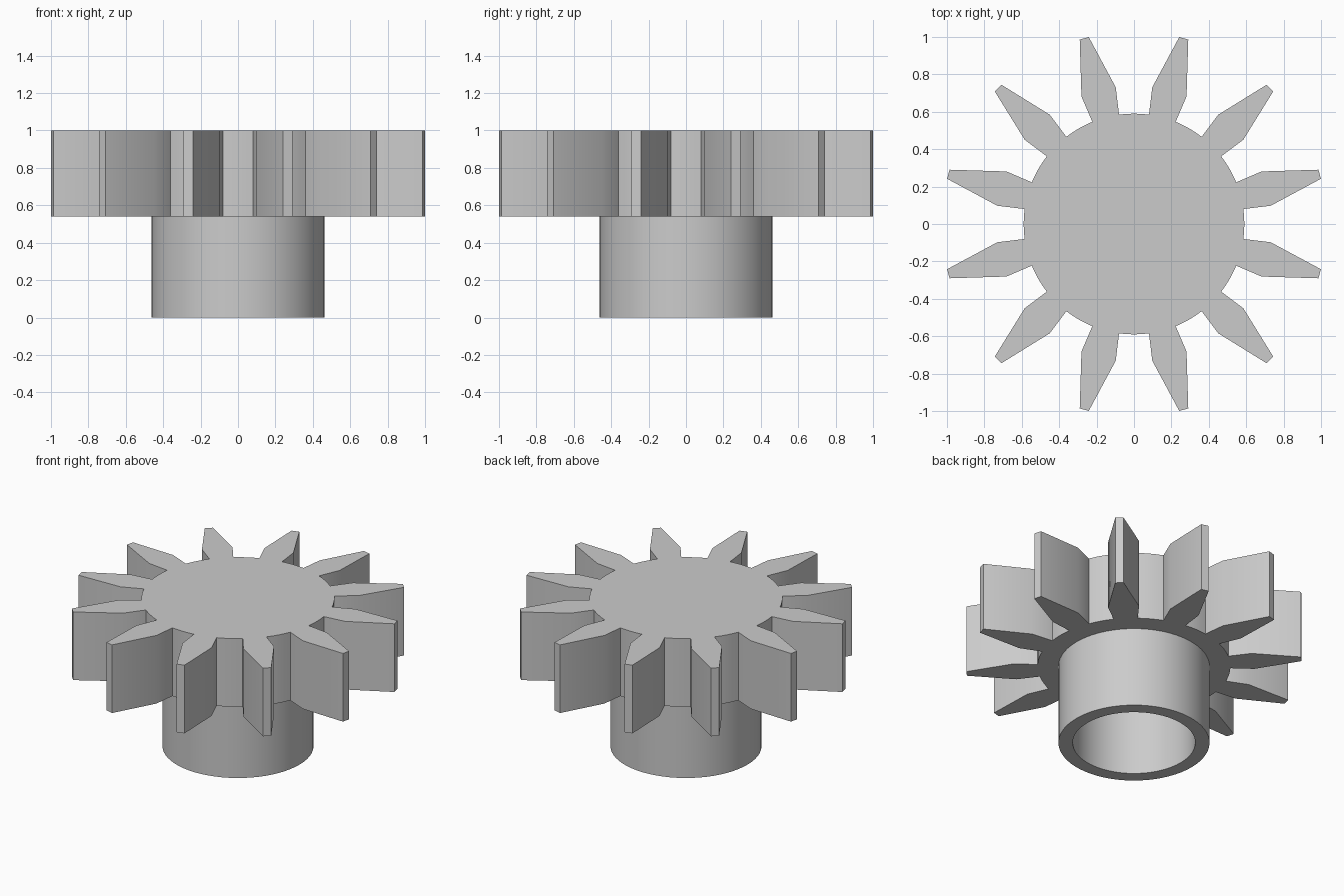
import bpy, bmesh
from math import radians, cos, sin, pi
from mathutils import Vector

if "Cube" in bpy.data.objects:
    bpy.data.objects.remove(bpy.data.objects["Cube"])

GREY = (0.6, 0.6, 0.6, 1)
metal = bpy.data.materials.new("plain grey")
metal.use_nodes = True
metal.diffuse_color = GREY
metal.node_tree.nodes["Principled BSDF"].inputs["Base Color"].default_value = GREY

TEETH = 12
ROOT, SHOULDER, TIP = 0.59, 0.737, 1.028
BOTTOM, TOP = 0.54, 1.0
HUB, BORE = 0.462, 0.375


def polar(r, deg):
    return Vector((r * cos(radians(deg)), r * sin(radians(deg)), 0))


def finish(name, bm):
    bmesh.ops.recalc_face_normals(bm, faces=bm.faces)
    mesh = bpy.data.meshes.new(name)
    bm.to_mesh(mesh)
    bm.free()
    mesh.materials.append(metal)
    obj = bpy.data.objects.new(name, mesh)
    bpy.context.collection.objects.link(obj)
    bpy.ops.object.select_all(action='DESELECT')
    obj.select_set(True)
    bpy.context.view_layer.objects.active = obj
    bpy.ops.object.shade_smooth_by_angle(angle=radians(25))
    return obj


# Toothed wheel: one tooth outline and root arc, repeated and extruded
tooth = [(ROOT, -7.2), (SHOULDER, -7.4), (TIP, -1.4),
         (TIP, 1.4), (SHOULDER, 7.4), (ROOT, 7.2)]
root_arc = [(ROOT, 7.2 + 15.6 * i / 4) for i in range(1, 4)]
step = 360 / TEETH
bm = bmesh.new()
outline = [bm.verts.new(polar(r, a + step * (k + 0.5)) + Vector((0, 0, BOTTOM)))
           for k in range(TEETH) for r, a in tooth + root_arc]
face = bm.faces.new(outline)
lifted = bmesh.ops.extrude_face_region(bm, geom=[face], use_keep_orig=True)
bmesh.ops.translate(bm, vec=(0, 0, TOP - BOTTOM),
                    verts=[v for v in lifted["geom"] if isinstance(v, bmesh.types.BMVert)])
finish("toothed_wheel", bm)

# Hollow hub: a wall section spun around the axis, sunk slightly into the wheel
bm = bmesh.new()
section = [(BORE, 0), (HUB, 0), (HUB, BOTTOM + 0.02), (BORE, BOTTOM + 0.02)]
verts = [bm.verts.new((r, 0, z)) for r, z in section]
edges = [bm.edges.new((verts[i], verts[(i + 1) % 4])) for i in range(4)]
bmesh.ops.spin(bm, geom=verts + edges, cent=(0, 0, 0), axis=(0, 0, 1),
               angle=2 * pi, steps=64, use_merge=True)
bmesh.ops.remove_doubles(bm, verts=bm.verts, dist=0.0001)
finish("hollow_hub", bm)
